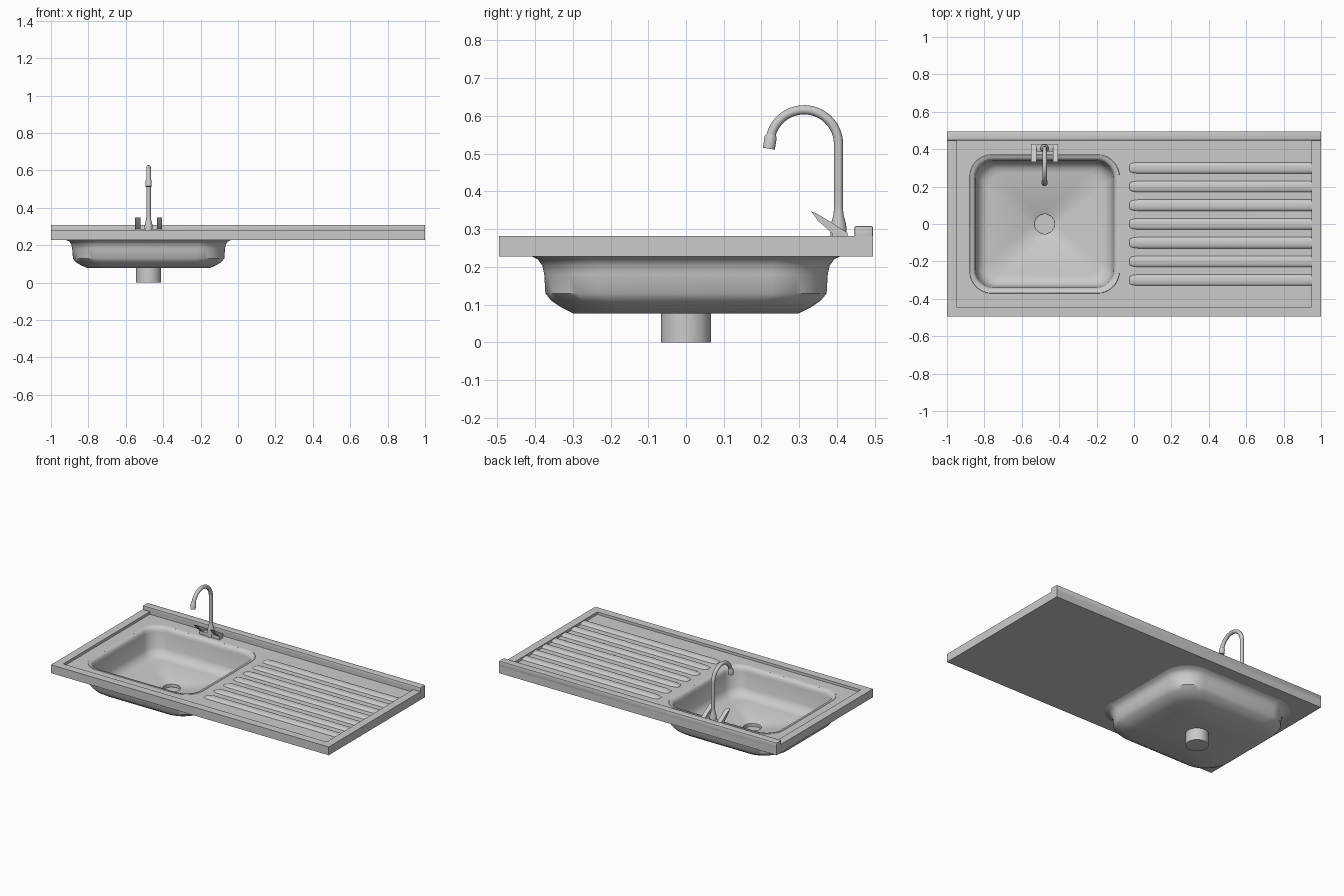
import bpy, bmesh, math
from mathutils import Vector

if "Cube" in bpy.data.objects:
    bpy.data.objects.remove(bpy.data.objects["Cube"])

BX = -0.478      # bowl centre x
DECK = 0.265     # recessed deck height


def finish(name, bm, angle=35):
    bmesh.ops.recalc_face_normals(bm, faces=bm.faces)
    me = bpy.data.meshes.new(name)
    bm.to_mesh(me)
    bm.free()
    ob = bpy.data.objects.new(name, me)
    bpy.context.collection.objects.link(ob)
    smooth(ob, angle)
    return ob


def smooth(ob, angle=35):
    bpy.ops.object.select_all(action='DESELECT')
    ob.select_set(True)
    bpy.context.view_layer.objects.active = ob
    bpy.ops.object.shade_smooth_by_angle(angle=math.radians(angle))


def loft(name, rings, angle=35):
    """Skin a list of equal-length point rings and cap both ends."""
    bm = bmesh.new()
    vs = [[bm.verts.new(p) for p in r] for r in rings]
    n = len(vs[0])
    for a, b in zip(vs, vs[1:]):
        for i in range(n):
            j = (i + 1) % n
            bm.faces.new((a[i], a[j], b[j], b[i]))
    bm.faces.new(vs[0])
    bm.faces.new(vs[-1])
    return finish(name, bm, angle)


def rrect(hx, hy, r, z, cx=BX, cy=0.0, n=10):
    """Rounded rectangle ring; a circle when hx = hy = r."""
    pts = []
    for k, (sx, sy) in enumerate(((1, 1), (-1, 1), (-1, -1), (1, -1))):
        for i in range(n + 1):
            a = math.pi / 2 * (k + (i + 0.5) / (n + 1))
            pts.append(Vector((cx + sx * (hx - r) + r * math.cos(a),
                               cy + sy * (hy - r) + r * math.sin(a), z)))
    return pts


def box(name, x0, x1, y0, y1, z0, z1, bevel=0.0):
    bm = bmesh.new()
    bmesh.ops.create_cube(bm, size=1)
    for v in bm.verts:
        v.co = Vector(((x0 + x1) / 2 + v.co.x * (x1 - x0),
                       (y0 + y1) / 2 + v.co.y * (y1 - y0),
                       (z0 + z1) / 2 + v.co.z * (z1 - z0)))
    if bevel:
        bmesh.ops.bevel(bm, geom=bm.edges[:], offset=bevel, segments=2,
                        profile=0.5, affect='EDGES')
    return finish(name, bm)


def cut(ob, cutter):
    m = ob.modifiers.new("cut", 'BOOLEAN')
    m.operation = 'DIFFERENCE'
    m.solver = 'EXACT'
    m.object = cutter
    bpy.context.view_layer.objects.active = ob
    bpy.ops.object.modifier_apply(modifier=m.name)
    bpy.data.objects.remove(cutter)


# Worktop with raised rim, recessed deck and bowl opening
top = box("worktop", -1, 1, -0.495, 0.495, 0.228, 0.282)
cut(top, box("recess_cutter", -0.948, 0.948, -0.443, 0.447, DECK, 0.4))
cut(top, loft("bowl_cutter", [rrect(0.392, 0.362, 0.112, z) for z in (0.1, 0.4)]))
smooth(top, 30)

# Raised back ledge
box("back_ledge", -1, 1, 0.447, 0.495, 0.27, 0.308, 0.003)

# Bowl shell: inner drain, floor and wall, over the lip, then outer wall and waste pipe
loft("bowl", [rrect(*r) for r in (
    (0.053, 0.053, 0.053, 0.062), (0.053, 0.053, 0.053, 0.082),
    (0.058, 0.058, 0.058, 0.086),
    (0.300, 0.272, 0.08, 0.088), (0.328, 0.300, 0.09, 0.095),
    (0.350, 0.322, 0.10, 0.113), (0.362, 0.333, 0.10, 0.140),
    (0.370, 0.340, 0.10, 0.235), (0.374, 0.344, 0.10, 0.253),
    (0.382, 0.352, 0.105, 0.263), (0.400, 0.370, 0.12, 0.2665),
    (0.445, 0.412, 0.16, 0.229), (0.424, 0.393, 0.16, 0.220),
    (0.413, 0.381, 0.16, 0.203), (0.409, 0.376, 0.16, 0.180),
    (0.405, 0.373, 0.16, 0.130), (0.390, 0.357, 0.16, 0.110),
    (0.360, 0.330, 0.15, 0.092), (0.325, 0.300, 0.14, 0.077),
    (0.067, 0.067, 0.067, 0.077), (0.067, 0.067, 0.067, 0.0))], 40)

# Drainer ridges: half-round bars fading out towards the bowl
for k in range(7):
    y = 0.3 - 0.1 * k
    rings = []
    for x, s in ((-0.025, 0.05), (-0.02, 0.45), (-0.005, 0.8), (0.02, 1), (0.948, 1)):
        rings.append([Vector((x, y + 0.03 * (0.5 + s / 2) * math.cos(a),
                              DECK - 0.001 + 0.013 * s * math.sin(a)))
                      for a in (math.pi * i / 12 for i in range(13))])
    loft(f"drainer_ridge_{k + 1}", rings, 50)

# Tap body
TX, TY = -0.478, 0.404
box("tap_base", TX - 0.07, TX + 0.07, 0.388, 0.428, DECK - 0.002, 0.287, 0.003)
loft("tap_body", [rrect(r, r, r, z, TX, TY, 5) for r, z in
                  ((0.022, 0.264), (0.022, 0.30), (0.019, 0.318), (0.013, 0.34), (0.012, 0.36))])

# Swan-neck spout
R, CZ = 0.091, 0.525
path = [(TX, TY, 0.33)]
path += [(TX, TY - R + R * math.cos(a), CZ + R * math.sin(a))
         for a in (math.radians(165 * i / 28) for i in range(29))]
cu = bpy.data.curves.new("spout", 'CURVE')
cu.dimensions = '3D'
cu.bevel_depth = 0.0122
cu.bevel_resolution = 4
cu.use_fill_caps = True
sp = cu.splines.new('POLY')
sp.points.add(len(path) - 1)
for p, co in zip(sp.points, path):
    p.co = (*co, 1)
spout = bpy.data.objects.new("spout", cu)
bpy.context.collection.objects.link(spout)
bpy.ops.object.select_all(action='DESELECT')
spout.select_set(True)
bpy.context.view_layer.objects.active = spout
bpy.ops.object.convert(target='MESH')
smooth(bpy.context.object)

# Spout nozzle
tip = loft("spout_nozzle", [rrect(r, r, r, z, 0, 0, 5) for r, z in
                            ((0.016, -0.036), (0.0165, -0.006), (0.0125, 0.003))])
tip.location = (TX, path[-1][1], path[-1][2])
tip.rotation_euler.x = math.radians(-9)

# Pair of lever handles
lever = ((0.428, 0.264), (0.428, 0.290), (0.385, 0.318), (0.345, 0.342), (0.331, 0.347),
         (0.350, 0.322), (0.388, 0.288), (0.388, 0.264))
for side, s in (("left", -1), ("right", 1)):
    x = TX + s * 0.058
    loft(f"{side}_lever", [[Vector((x + d, y, z)) for y, z in lever] for d in (-0.014, 0.014)], 30)
